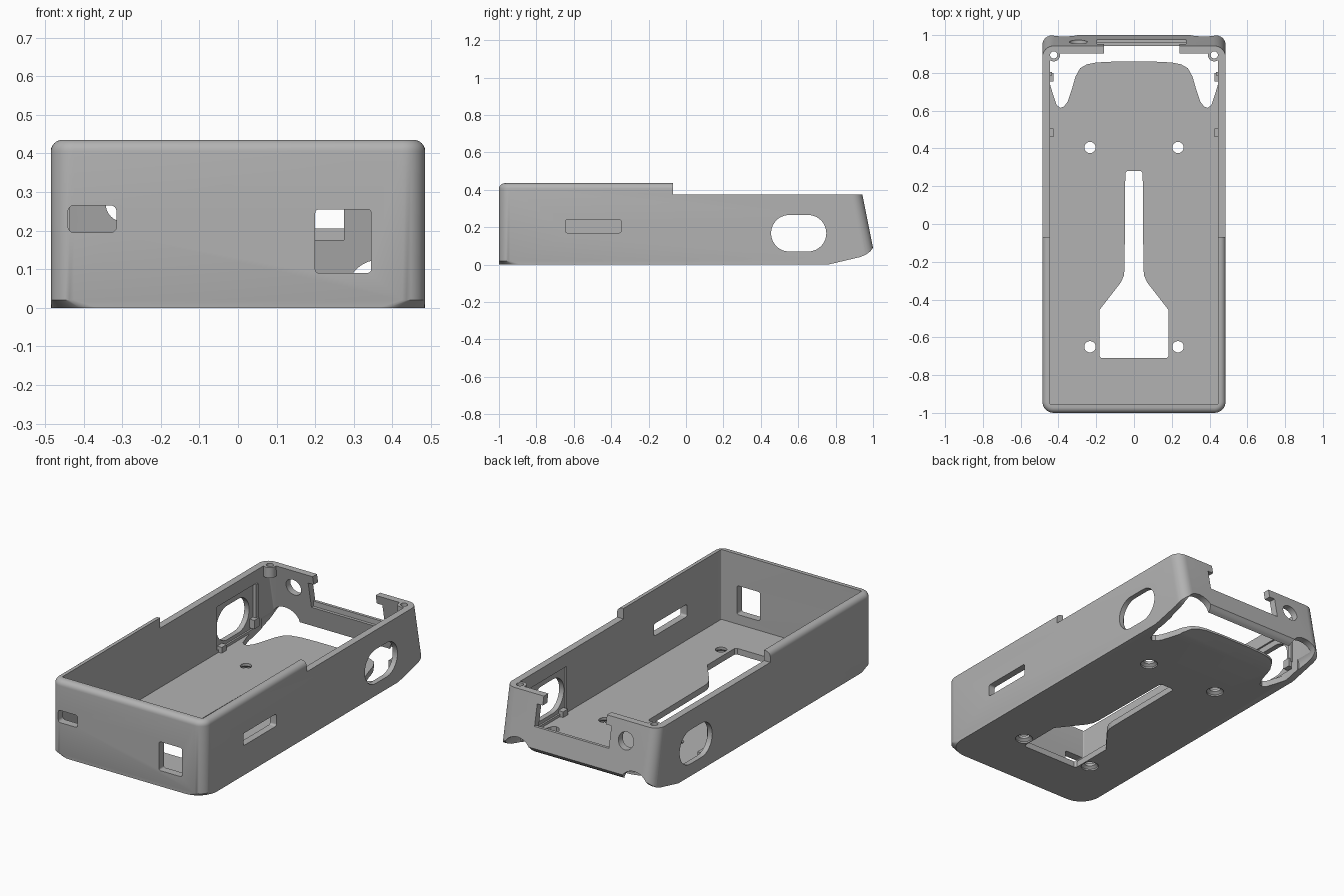
import bpy, bmesh, math
from math import sin, cos, pi

if "Cube" in bpy.data.objects:
    bpy.data.objects.remove(bpy.data.objects["Cube"], do_unlink=True)

GREY = bpy.data.materials.new("plain grey plastic")
GREY.use_nodes = True
GREY.diffuse_color = (0.45, 0.45, 0.45, 1)
GREY.node_tree.nodes["Principled BSDF"].inputs["Base Color"].default_value = (0.45, 0.45, 0.45, 1)

WALL, FLOOR, HALF, STEP = 0.04, 0.035, 0.485, 0.375


def rounded(x0, x1, y0, y1, r, n=8):
    """Outline of a rounded rectangle."""
    pts = []
    corners = [(x1 - r, y1 - r), (x0 + r, y1 - r), (x0 + r, y0 + r), (x1 - r, y0 + r)]
    for k, (cx, cy) in enumerate(corners):
        for i in range(n + 1):
            a = (k + i / n) * pi / 2
            pts.append((cx + r * cos(a), cy + r * sin(a)))
    return pts


def ellipse(cx, cy, rx, ry, n=32):
    return [(cx + rx * cos(2 * pi * i / n), cy + ry * sin(2 * pi * i / n)) for i in range(n)]


def loft(name, rings):
    """Closed solid through a stack of equal-length rings."""
    bm = bmesh.new()
    rows = [[bm.verts.new(p) for p in ring] for ring in rings]
    n = len(rows[0])
    for a, b in zip(rows, rows[1:]):
        for i in range(n):
            j = (i + 1) % n
            bm.faces.new((a[i], a[j], b[j], b[i]))
    bm.faces.new(rows[0])
    bm.faces.new(rows[-1])
    bmesh.ops.remove_doubles(bm, verts=bm.verts, dist=1e-5)
    bmesh.ops.recalc_face_normals(bm, faces=bm.faces)
    mesh = bpy.data.meshes.new(name)
    bm.to_mesh(mesh)
    bm.free()
    obj = bpy.data.objects.new(name, mesh)
    bpy.context.collection.objects.link(obj)
    mesh.materials.append(GREY)
    return obj


def prism(outline, axis, lo, hi):
    place = {"x": lambda u, v, w: (w, u, v),
             "y": lambda u, v, w: (u, w, v),
             "z": lambda u, v, w: (u, v, w)}[axis]
    return loft("helper", [[place(u, v, w) for u, v in outline] for w in (lo, hi)])


def box(x0, x1, y0, y1, z0, z1):
    return prism([(x0, y0), (x1, y0), (x1, y1), (x0, y1)], "z", z0, z1)


def combine(tool, operation="DIFFERENCE"):
    tool.hide_render = True
    mod = case.modifiers.new("shape", "BOOLEAN")
    mod.operation, mod.solver, mod.object = operation, "EXACT", tool
    bpy.context.view_layer.objects.active = case
    bpy.ops.object.modifier_apply(modifier=mod.name)
    bpy.data.objects.remove(tool, do_unlink=True)


def back(z):
    """Leaning rear face."""
    return 1.0 - 0.2 * (z - 0.09)


def level(z, inset, r, front=0.0):
    pts = rounded(-HALF + inset, HALF - inset, -1 + inset + front, back(z) - inset, r)
    return [(x, y, z) for x, y in pts]


# Outer body with softened top rim and eased bottom corners
rings = [level(0, 0, 0.12), level(0.02, 0, 0.06)]
for i in range(7):
    a = i / 6 * pi / 2
    inset = 0.03 * (1 - cos(a))
    rings.append(level(0.405 + 0.03 * sin(a), inset, 0.06 - inset))
case = loft("case_shell", rings)

# Cavity, lowered rear rim, raised rear underside
combine(loft("helper", [level(FLOOR, WALL, 0.006, 0.005), level(0.6, WALL, 0.006, 0.005)]))
combine(box(-1, 1, -0.07, 1.3, STEP, 0.8))
combine(prism([(0.76, 0), (0.93, 0.04), (0.96, 0.052), (0.985, 0.07), (1.0, 0.09),
               (1.2, 0.09), (1.2, -0.2), (0.76, -0.2)], "x", -1, 1))

# Rear floor opening with a lobe at each side
half = [(0.1, 0.86), (0.2, 0.855), (0.25, 0.845), (0.285, 0.825), (0.31, 0.78), (0.33, 0.71),
        (0.35, 0.65), (0.37, 0.622), (0.39, 0.615), (0.41, 0.63), (0.43, 0.69),
        (0.445, 0.74), (0.445, 0.96)]
combine(prism(half + [(-x, y) for x, y in reversed(half)], "z", -0.1, 0.06))
for s in (-1, 1):
    combine(prism(ellipse(s * 0.37, 0.05, 0.085, 0.075), "y", 0.85, 1.2))

# Keyhole slot in the floor
half = [(0.035, 0.28), (0.046, 0.27), (0.05, -0.24), (0.054, -0.275), (0.07, -0.31),
        (0.183, -0.455), (0.183, -0.70), (0.172, -0.71)]
combine(prism(half + [(-x, y) for x, y in reversed(half)], "z", -0.1, 0.1))

# Countersunk floor screw holes
for x in (-0.233, 0.233):
    for y in (-0.65, 0.405):
        combine(loft("helper", [[(u, v, z) for u, v in ellipse(x, y, r, r)]
                                for z, r in ((-0.01, 0.048), (0.008, 0.046), (0.02, 0.03), (0.1, 0.03))]))

# Front ports and side slot
combine(prism(rounded(-0.44, -0.315, 0.195, 0.265, 0.015), "y", -1.1, -0.9))
combine(prism(rounded(0.2, 0.345, 0.09, 0.255, 0.01), "y", -1.1, -0.9))
combine(prism(rounded(-0.645, -0.345, 0.17, 0.24, 0.012), "x", 0.4, 0.6))

# Rear notch with overhanging tabs, stepped sill and round port
combine(box(-0.16, 0.24, 0.85, 1.2, 0.205, 0.6))
combine(box(-0.195, 0.275, 0.85, 1.2, 0.205, 0.325))
combine(box(-0.195, 0.275, 0.85, 0.96, 0.175, 0.25))
combine(prism(ellipse(-0.295, 0.27, 0.048, 0.048), "y", 0.85, 1.2))

# Side openings with inner recess and clips, plus rear screw bosses
for s in (-1, 1):
    lo, hi = sorted((s * 0.40, s * 0.455))
    combine(box(lo, hi, 0.445, 0.80, 0.05, 0.30))
    lo, hi = sorted((s * 0.425, s * 0.465))
    combine(box(lo, hi, 0.755, 0.80, 0.06, 0.11), "UNION")
    combine(box(lo, hi, 0.46, 0.505, 0.025, 0.068), "UNION")
    lo, hi = sorted((s * 0.435, s * 0.465))
    combine(box(lo, hi, 0.785, 0.805, 0.09, 0.30), "UNION")
    lo, hi = sorted((s * 0.44, s * 0.6))
    combine(prism(rounded(0.455, 0.75, 0.07, 0.265, 0.097, 12), "x", lo, hi))
    combine(prism(ellipse(s * 0.425, 0.895, 0.034, 0.034), "z", 0.315, STEP), "UNION")
    combine(prism(ellipse(s * 0.425, 0.895, 0.019, 0.019), "z", 0.29, 0.5))

# Smooth the curves, keep the edges crisp
bpy.ops.object.select_all(action="DESELECT")
case.select_set(True)
bpy.context.view_layer.objects.active = case
bpy.ops.object.shade_smooth_by_angle(angle=math.radians(30))
